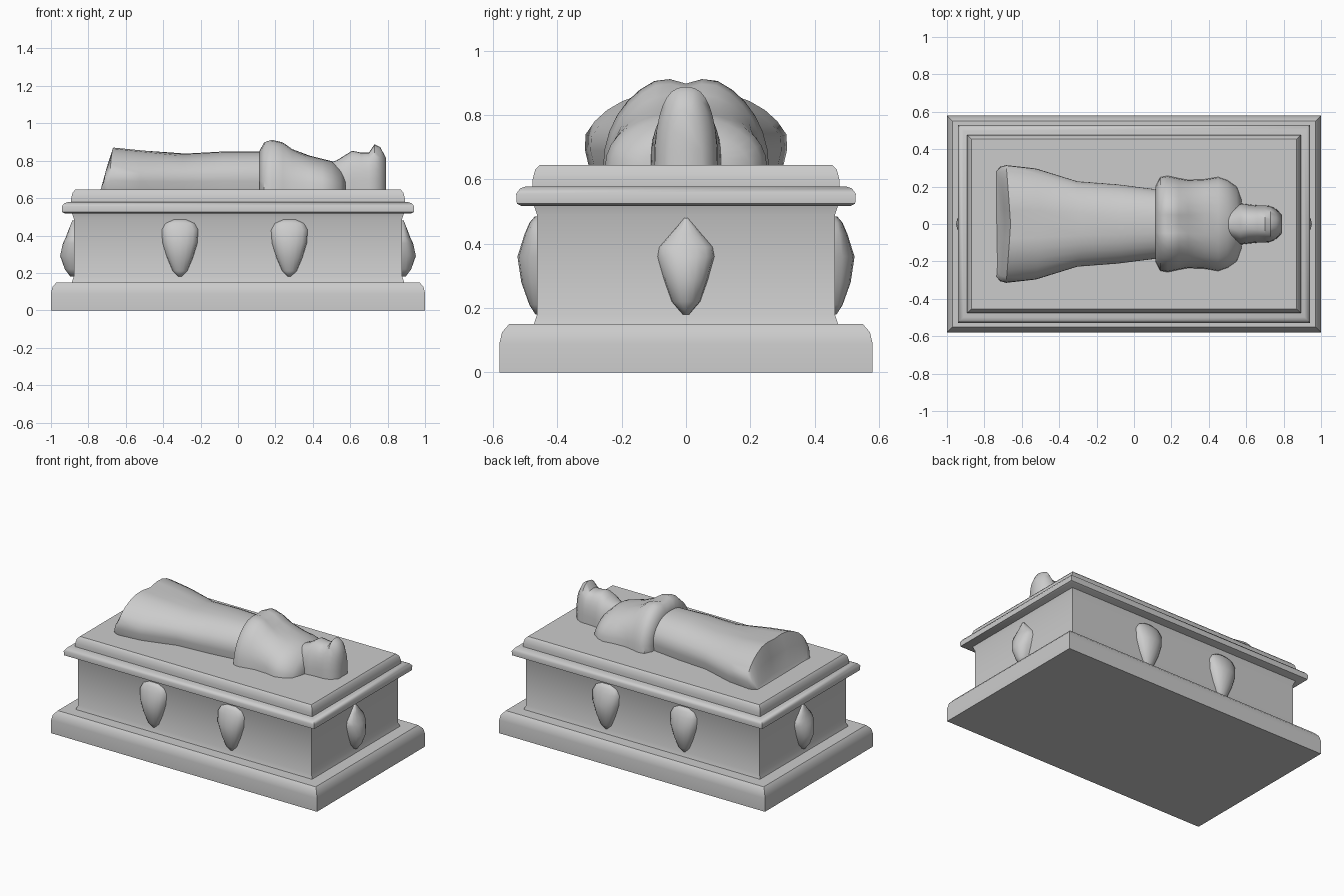
import bpy
import bmesh
import math

cube = bpy.data.objects.get("Cube")
if cube:
    bpy.data.objects.remove(cube, do_unlink=True)

stone = bpy.data.materials.new("grey_stone")
stone.use_nodes = True
GREY = (0.6, 0.6, 0.6, 1)
stone.diffuse_color = GREY
stone.node_tree.nodes["Principled BSDF"].inputs["Base Color"].default_value = GREY


def loft(name, rings, angle=40):
    """Skin a list of equal-length closed rings and cap both ends."""
    bm = bmesh.new()
    loops = [[bm.verts.new(p) for p in ring] for ring in rings]
    n = len(loops[0])
    for a, b in zip(loops, loops[1:]):
        for i in range(n):
            j = (i + 1) % n
            bm.faces.new((a[i], a[j], b[j], b[i]))
    bm.faces.new(loops[0])
    bm.faces.new(loops[-1])
    bmesh.ops.recalc_face_normals(bm, faces=bm.faces)
    mesh = bpy.data.meshes.new(name)
    bm.to_mesh(mesh)
    bm.free()
    mesh.materials.append(stone)
    obj = bpy.data.objects.new(name, mesh)
    bpy.context.collection.objects.link(obj)
    bpy.ops.object.select_all(action='DESELECT')
    obj.select_set(True)
    bpy.context.view_layer.objects.active = obj
    bpy.ops.object.shade_smooth_by_angle(angle=math.radians(angle))
    return obj


def slab(name, x, y, profile):
    """Rectangular block with a moulded edge given as (inset, height)."""
    corners = ((-1, -1), (1, -1), (1, 1), (-1, 1))
    loft(name, [[(sx * (x - d), sy * (y - d), z) for sx, sy in corners]
                for d, z in profile])


# Moulded tomb blocks
slab("plinth", 1.0, 0.58, [(0, 0), (0, 0.09), (0.008, 0.125), (0.03, 0.15)])
slab("chest", 0.89, 0.475, [(0, 0.145), (0.012, 0.18), (0.012, 0.49), (0, 0.525)])
slab("cornice", 0.942, 0.528,
     [(0.015, 0.518), (0.002, 0.525), (0, 0.555), (0.012, 0.572), (0.03, 0.578)])
slab("lid", 0.892, 0.477, [(0, 0.57), (0, 0.6), (0.008, 0.63), (0.022, 0.645)])


def shield(name, place, rows):
    """Bulging shield; rows are (height, half width, depth)."""
    steps = [math.pi * i / 8 for i in range(9)]
    loft(name, [[place(w * math.cos(t), d * math.sin(t) - 0.006 * (t in (0, math.pi)), z)
                 for t in steps] for z, w, d in rows], 60)


# Shields: two on each long side, one on each end
SIDE_ROWS = [(0.18, 0.008, 0.006), (0.21, 0.04, 0.025), (0.28, 0.07, 0.05),
             (0.36, 0.095, 0.062), (0.43, 0.1, 0.04), (0.465, 0.08, 0.025),
             (0.485, 0.035, 0.008)]
END_ROWS = [(0.18, 0.01, 0.02), (0.22, 0.045, 0.05), (0.29, 0.07, 0.075),
            (0.36, 0.09, 0.06), (0.39, 0.085, 0.045), (0.43, 0.05, 0.03),
            (0.48, 0.006, 0.01)]
for side, label in ((-1, "front"), (1, "back")):
    for cx, hand in ((-0.31, "right"), (0.275, "left")):
        shield(f"{label}_{hand}_shield",
               lambda u, d, z, s=side, c=cx: (c + u, s * (0.462 + d), z), SIDE_ROWS)
for side, label in ((-1, "right"), (1, "left")):
    shield(f"{label}_end_shield",
           lambda u, d, z, s=side: (s * (0.876 + d), u, z), END_ROWS)


def figure_part(name, rows, lean=0.0, flare=0.0):
    """Draped arch sections; rows are (x, half width, height, centre dip, fullness)."""
    base = 0.638
    rings = []
    for x, w, h, dip, full in rows:
        ring = []
        for i in range(17):
            t = math.pi * i / 16
            c, s = math.cos(t), math.sin(t)
            y = w * math.copysign(abs(c) ** full, c)
            tuck = 1 - flare * max(0, 1 - s / 0.35)
            z = base + h * s ** full - dip * max(0, 1 - abs(c) / 0.3)
            ring.append((x - lean * abs(c), y * tuck, z))
        rings.append(ring)
    loft(name, rings, 50)


# Recumbent figure: robe with feet, folded arms, shoulders, hooded head
figure_part("robe", [
    (-0.71, 0.3, 0.03, 0.0, 0.85), (-0.69, 0.325, 0.14, 0.01, 0.85),
    (-0.66, 0.335, 0.243, 0.02, 0.9), (-0.5, 0.316, 0.225, 0.015, 0.9),
    (-0.28, 0.243, 0.2, 0, 0.85), (-0.06, 0.225, 0.212, 0, 0.85),
    (0.16, 0.195, 0.212, 0, 0.85)], lean=0.025, flare=0.1)
figure_part("folded_arms", [
    (0.115, 0.2, 0.215, 0.0, 0.9), (0.14, 0.25, 0.27, 0.015, 1.0),
    (0.18, 0.258, 0.29, 0.03, 1.0), (0.24, 0.245, 0.275, 0.03, 1.0),
    (0.29, 0.236, 0.235, 0.02, 0.95), (0.38, 0.24, 0.19, 0, 0.9),
    (0.45, 0.252, 0.172, 0, 0.95), (0.5, 0.235, 0.16, 0, 1.0),
    (0.55, 0.2, 0.12, 0, 1.1), (0.575, 0.13, 0.09, 0, 1.1)])
figure_part("head", [
    (0.46, 0.06, 0.14, 0, 0.8), (0.53, 0.09, 0.165, 0, 0.75),
    (0.57, 0.11, 0.19, 0, 0.8), (0.61, 0.105, 0.215, 0, 0.85),
    (0.66, 0.1, 0.205, 0, 0.75), (0.7, 0.1, 0.205, 0, 0.75),
    (0.73, 0.097, 0.25, 0, 0.8), (0.76, 0.08, 0.235, 0, 0.8),
    (0.79, 0.05, 0.18, 0, 0.75)])
